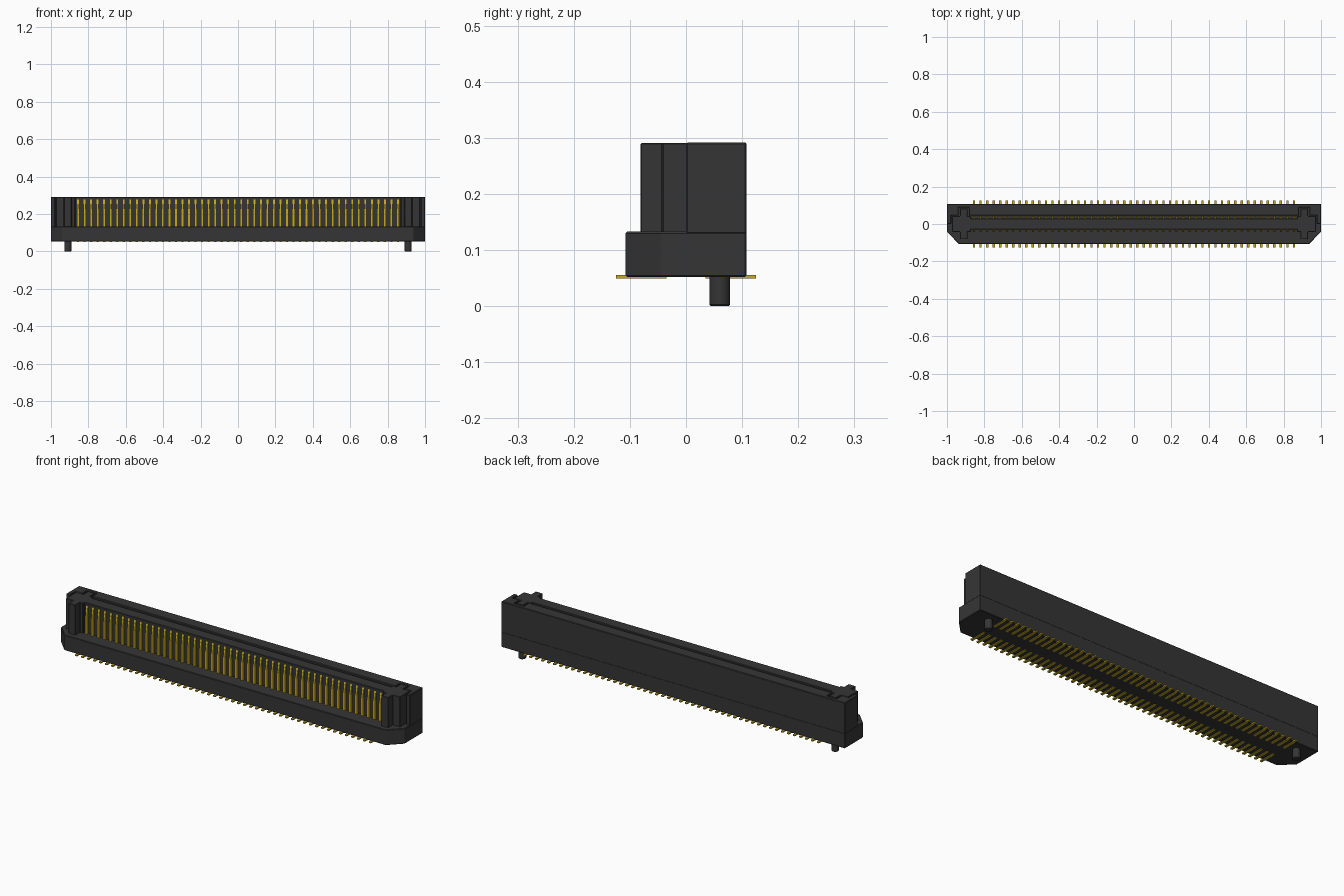
import bpy, bmesh, math

cube = bpy.data.objects.get("Cube")
if cube:
    bpy.data.objects.remove(cube, do_unlink=True)


def material(name, rgb):
    m = bpy.data.materials.new(name)
    m.use_nodes = True
    m.diffuse_color = (*rgb, 1)
    m.node_tree.nodes["Principled BSDF"].inputs["Base Color"].default_value = (*rgb, 1)
    return m


BLACK = material("black plastic", (0.036, 0.036, 0.036))
GOLD = material("gold contact", (0.56, 0.40, 0.015))
PITCH = 0.0349
COUNT = 50
BASE, LEDGE, TOP = 0.052, 0.133, 0.292


def finish(name, bm, mat, bevel=0.0):
    bmesh.ops.recalc_face_normals(bm, faces=bm.faces)
    mesh = bpy.data.meshes.new(name)
    bm.to_mesh(mesh)
    bm.free()
    mesh.materials.append(mat)
    ob = bpy.data.objects.new(name, mesh)
    bpy.context.collection.objects.link(ob)
    if bevel:
        mod = ob.modifiers.new("edge_bevel", 'BEVEL')
        mod.width = bevel
        mod.segments = 1
    return ob


def extrude(bm, points, offset):
    """Close a flat outline and sweep it along an offset."""
    face = bm.faces.new([bm.verts.new(p) for p in points])
    new = bmesh.ops.extrude_face_region(bm, geom=[face])["geom"]
    verts = [v for v in new if isinstance(v, bmesh.types.BMVert)]
    bmesh.ops.translate(bm, verts=verts, vec=offset)


def prism(name, half, z0, z1, bevel):
    """Extrude an outline given by its +x half, mirrored to -x."""
    outline = half + [(-x, y) for x, y in reversed(half)]
    bm = bmesh.new()
    extrude(bm, [(x, y, z0) for x, y in outline], (0, 0, z1 - z0))
    return finish(name, bm, BLACK, bevel)


# Base with chamfered front corners
prism("base", [(0.935, -0.108), (1, -0.042), (1, 0.108)], BASE, LEDGE, 0.003)

# Rear shroud wrapping the plug, with a keyway at each end
prism("rear_shroud",
      [(0.883, 0.045), (0.883, 0.088), (0.937, 0.088), (0.937, 0.045),
       (0.977, 0.045), (0.977, 0), (1, 0), (1, 0.108)],
      LEDGE - 0.005, TOP, 0.003)

# Central blade with a cross-shaped post at each end
prism("blade",
      [(0.872, -0.03), (0.872, -0.042), (0.89, -0.042), (0.89, -0.081),
       (0.93, -0.081), (0.93, -0.042), (0.972, -0.042), (0.972, 0.042),
       (0.93, 0.042), (0.93, 0.083), (0.89, 0.083), (0.89, 0.042),
       (0.872, 0.042), (0.872, 0.03)],
      LEDGE - 0.005, TOP - 0.001, 0.002)


def contact_row(name, side, width, profile):
    """Sweep one y-z profile across x for every contact of a row."""
    bm = bmesh.new()
    for i in range(COUNT):
        x = (i - (COUNT - 1) / 2) * PITCH - width / 2
        extrude(bm, [(x, side * y, z) for y, z in profile], (width, 0, 0))
    finish(name, bm, GOLD)


# Contacts, tapered tips and solder feet, front and back
for label, side in (("front", -1), ("back", 1)):
    contact_row(label + "_contacts", side, 0.014,
                [(0.029, LEDGE - 0.003), (0.042, LEDGE - 0.003), (0.042, 0.228), (0.029, 0.228)])
    contact_row(label + "_contact_tips", side, 0.010,
                [(0.029, 0.228), (0.041, 0.228), (0.040, 0.245), (0.032, 0.278), (0.029, 0.278)])
    contact_row(label + "_solder_feet", side, 0.012,
                [(0.035, 0.049), (0.125, 0.049), (0.125, 0.056), (0.035, 0.056)])

# Locating pegs
for label, side in (("left", 1), ("right", -1)):
    bpy.ops.mesh.primitive_cylinder_add(vertices=32, radius=0.0185, depth=0.06,
                                        location=(side * 0.91, 0.06, 0.03))
    peg = bpy.context.object
    peg.name = label + "_peg"
    peg.data.materials.append(BLACK)
    bpy.ops.object.shade_smooth_by_angle(angle=math.radians(40))
    mod = peg.modifiers.new("edge_bevel", 'BEVEL')
    mod.width = 0.003
